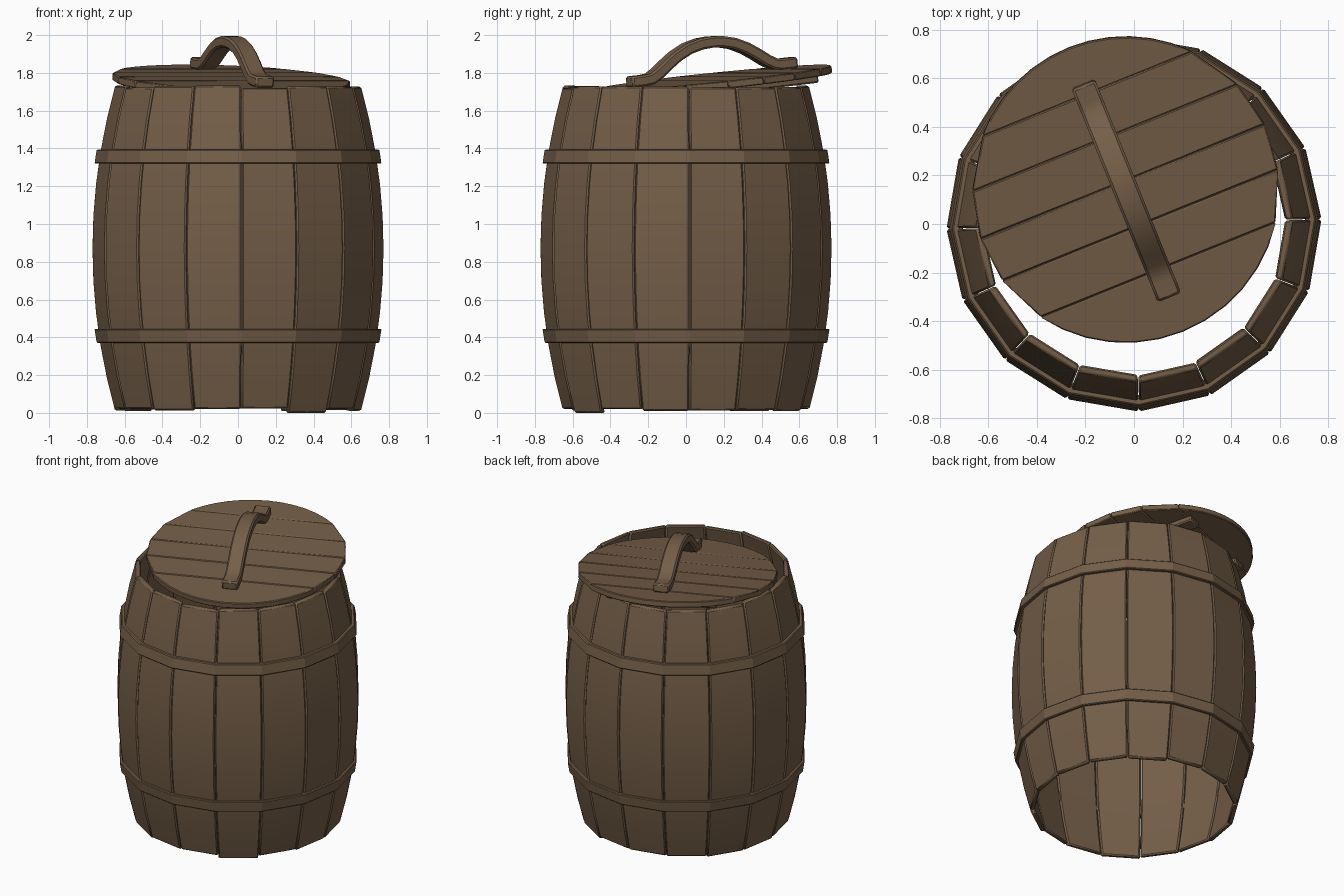
import bpy, bmesh, math, random
from mathutils import Matrix, Vector

if "Cube" in bpy.data.objects:
    bpy.data.objects.remove(bpy.data.objects["Cube"])

random.seed(4)
wood = bpy.data.materials.new("brown_wood")
wood.diffuse_color = (0.175, 0.112, 0.064, 1)
wood.use_nodes = True
wood.node_tree.nodes["Principled BSDF"].inputs["Base Color"].default_value = wood.diffuse_color


def make(name, verts, faces, matrix=None, bevel=0.008, angle=32):
    """Closed mesh object with bevelled edges and smooth shading by angle."""
    me = bpy.data.meshes.new(name)
    me.from_pydata(verts, [], faces)
    bm = bmesh.new()
    bm.from_mesh(me)
    bmesh.ops.recalc_face_normals(bm, faces=bm.faces)
    bm.to_mesh(me)
    bm.free()
    me.materials.append(wood)
    me.shade_smooth()
    me.set_sharp_from_angle(angle=math.radians(angle))
    ob = bpy.data.objects.new(name, me)
    bpy.context.collection.objects.link(ob)
    if matrix:
        ob.matrix_world = matrix
    if bevel:
        mod = ob.modifiers.new("bevel", 'BEVEL')
        mod.width = bevel
        mod.limit_method = 'ANGLE'
        mod.angle_limit = math.radians(45)
    return ob


def sweep(name, rings, closed=False, **kw):
    """Skin a list of equal-length cross-sections."""
    n, m = len(rings[0]), len(rings)
    verts = [v for r in rings for v in r]
    faces = []
    for i in range(m if closed else m - 1):
        a, b = i * n, (i + 1) % m * n
        faces += [(a + k, a + (k + 1) % n, b + (k + 1) % n, b + k) for k in range(n)]
    if not closed:
        faces += [tuple(range(n)), tuple(range((m - 1) * n, m * n))]
    return make(name, verts, faces, **kw)


def prism(name, outline, z0, z1, **kw):
    return sweep(name, [[(x, y, z) for x, y in outline] for z in (z0, z1)], **kw)


def polar(r, a, z):
    return (r * math.cos(a), r * math.sin(a), z)


SIDES = 16
STEP = 2 * math.pi / SIDES
START = math.radians(1.5)

# Staves: flat across, bulging along their height, slightly uneven ends
for i in range(SIDES):
    a0 = START + i * STEP + 0.002
    a1 = START + (i + 1) * STEP - 0.002
    z0 = 0.0 if i == 13 else random.uniform(0.008, 0.025)
    z1 = random.uniform(1.72, 1.735)
    rings = []
    for k in range(11):
        z = z0 + (z1 - z0) * k / 10
        r = 0.772 - 0.12 * ((z - 0.87) / 0.86) ** 2
        t = 0.032
        rings.append([polar(r, a0, z), polar(r, a1, z),
                      polar(r - t, a1, z), polar(r - t, a0, z)])
    sweep(f"stave_{i + 1}", rings)

# Hoops: tapered bands following the staves
for name, low, high, r_low, r_high in (("lower_hoop", 0.37, 0.445, 0.748, 0.76),
                                       ("upper_hoop", 1.32, 1.395, 0.76, 0.748)):
    rings = []
    for i in range(SIDES):
        a = START + i * STEP
        rings.append([polar(r_low, a, low), polar(r_high, a, high),
                      polar(r_high - 0.045, a, high), polar(r_low - 0.045, a, low)])
    sweep(name, rings, closed=True, bevel=0.005, angle=20)

# Lid frame: off-centre, turned and tilted; local x runs along the planks
lid = (Matrix.Translation((-0.033, 0.14, 1.775))
       @ Matrix.Rotation(math.radians(22), 4, 'Z')
       @ Matrix.Rotation(math.radians(6.3), 4, 'X'))
R = 0.632

# Lid planks: straight-cut ends in the middle, rounded outer planks
cuts = [-R, -0.357, -0.157, 0.037, 0.233, 0.43, R]
for i in range(6):
    y0, y1 = cuts[i], cuts[i + 1]
    gap = 0.0015
    if i in (0, 5):
        edge = (y1 if i == 0 else y0)
        side = -1 if i == 0 else 1
        start = math.asin(abs(edge) / R)
        arc = [start + (math.pi - 2 * start) * k / 12 for k in range(13)]
        outline = [(R * math.cos(a), side * (R * math.sin(a) + gap)) for a in arc]
    else:
        x0, x1 = (math.sqrt(R * R - y * y) for y in (y0, y1))
        outline = [(-x0, y0 + gap), (x0, y0 + gap), (x1, y1 - gap), (-x1, y1 - gap)]
    prism(f"lid_plank_{i + 1}", outline, -0.04, 0.0, matrix=lid, bevel=0.005)

# Battens under the lid
for side, x in (("left", -0.3), ("right", 0.3)):
    prism(f"{side}_lid_batten", [(x - 0.055, -0.46), (x + 0.055, -0.46),
                                 (x + 0.055, 0.46), (x - 0.055, 0.46)],
          -0.078, -0.038, matrix=lid)

# Handle: arched strip with flat feet
half = [(0.475, 0.028), (0.40, 0.028), (0.355, 0.033), (0.31, 0.058), (0.26, 0.095),
        (0.20, 0.135), (0.13, 0.168), (0.06, 0.185), (0.0, 0.189)]
path = [(-y, z) for y, z in half] + half[-2::-1]
rings = []
for i, (y, z) in enumerate(path):
    p, q = path[max(i - 1, 0)], path[min(i + 1, len(path) - 1)]
    d = Vector((q[0] - p[0], q[1] - p[1])).normalized() * 0.03
    w = 0.052
    rings.append([(-w, y + d.y, z - d.x), (w, y + d.y, z - d.x),
                  (w, y - d.y, z + d.x), (-w, y - d.y, z + d.x)])
sweep("lid_handle", rings, matrix=lid, bevel=0.01)
